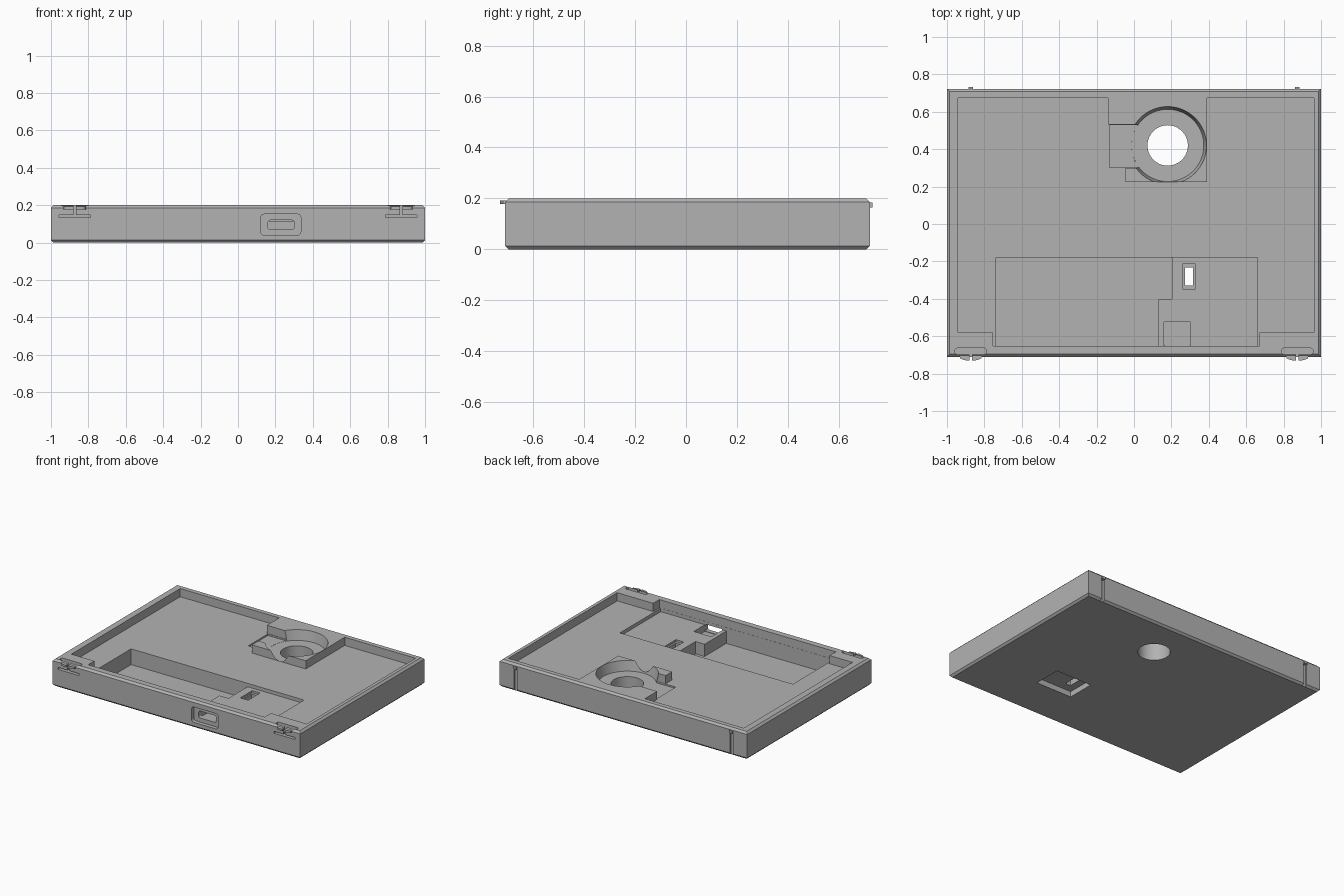
import bpy, bmesh, math

cube = bpy.data.objects.get("Cube")
if cube:
    bpy.data.objects.remove(cube, do_unlink=True)

grey = bpy.data.materials.new("mid_grey")
grey.use_nodes = True
GREY = (0.45, 0.45, 0.45, 1)
grey.diffuse_color = GREY
grey.node_tree.nodes["Principled BSDF"].inputs["Base Color"].default_value = GREY


def finish(name, bm):
    bmesh.ops.recalc_face_normals(bm, faces=bm.faces[:])
    mesh = bpy.data.meshes.new(name)
    bm.to_mesh(mesh)
    bm.free()
    mesh.materials.append(grey)
    obj = bpy.data.objects.new(name, mesh)
    bpy.context.collection.objects.link(obj)
    return obj


def prism(name, outline, z0, z1):
    bm = bmesh.new()
    face = bm.faces.new([bm.verts.new((x, y, z0)) for x, y in outline])
    ext = bmesh.ops.extrude_face_region(bm, geom=[face])
    verts = [v for v in ext["geom"] if isinstance(v, bmesh.types.BMVert)]
    bmesh.ops.translate(bm, verts=verts, vec=(0, 0, z1 - z0))
    return finish(name, bm)


def box(name, x0, x1, y0, y1, z0, z1):
    return prism(name, [(x0, y0), (x1, y0), (x1, y1), (x0, y1)], z0, z1)


def cone(name, x, y, r0, r1, z0, z1):
    bm = bmesh.new()
    bmesh.ops.create_cone(bm, cap_ends=True, segments=64,
                          radius1=r0, radius2=r1, depth=z1 - z0)
    bmesh.ops.translate(bm, verts=bm.verts[:], vec=(x, y, (z0 + z1) / 2))
    return finish(name, bm)


def bevel(obj, offset, segments, rule):
    bm = bmesh.new()
    bm.from_mesh(obj.data)
    edges = [e for e in bm.edges if rule(e.verts[0].co - e.verts[1].co)]
    bmesh.ops.bevel(bm, geom=edges, offset=offset, segments=segments,
                    profile=0.5, affect='EDGES')
    bm.to_mesh(obj.data)
    bm.free()
    return obj


def cut(target, cutter):
    mod = target.modifiers.new("cut", 'BOOLEAN')
    mod.operation = 'DIFFERENCE'
    mod.solver = 'EXACT'
    mod.object = cutter
    bpy.context.view_layer.update()
    graph = bpy.context.evaluated_depsgraph_get()
    mesh = bpy.data.meshes.new_from_object(target.evaluated_get(graph))
    target.modifiers.clear()
    target.data = mesh
    bpy.data.objects.remove(cutter, do_unlink=True)


FLOOR, TOP, OVER = 0.14, 0.2, 0.3

# Chamfered slab
case = box("case_body", -1, 1, -0.71, 0.722, 0, TOP)
bevel(case, 0.014, 1, lambda d: abs(d.z) < 0.001)

# Main tray, leaving a raised island around the round seat
cut(case, prism("tray", [
    (-0.94, -0.58), (-0.755, -0.58), (-0.755, -0.652), (0.672, -0.652),
    (0.672, -0.58), (0.962, -0.58), (0.962, 0.675), (0.39, 0.675),
    (0.39, 0.225), (-0.045, 0.225), (-0.045, 0.3), (0.02, 0.3),
    (0.02, 0.533), (-0.14, 0.533), (-0.14, 0.675), (-0.94, 0.675)],
    FLOOR, OVER))

# Round seat with its through hole and the side channel
cut(case, cone("seat", 0.18, 0.42, 0.193, 0.22, 0.128, 0.26))
cut(case, box("channel", -0.13, 0.03, 0.303, 0.53, 0.129, OVER))
cut(case, cone("lens_hole", 0.18, 0.42, 0.108, 0.108, -0.1, OVER))

# Deep pocket with a raised shelf at its right end
cut(case, prism("pocket", [
    (-0.738, -0.651), (0.13, -0.651), (0.13, -0.4), (0.203, -0.4),
    (0.203, -0.18), (-0.738, -0.18)], 0.025, OVER - 0.01))
cut(case, box("shelf", 0.1, 0.66, -0.651, -0.18, 0.115, OVER - 0.02))
cut(case, box("port_bay", 0.16, 0.303, -0.6505, -0.523, 0.066, OVER))

# Port recess and slot in the front wall
recess = box("port_recess", 0.122, 0.336, -0.8, -0.682, 0.04, 0.152)
cut(case, bevel(recess, 0.018, 4, lambda d: abs(d.y) > 0.05 and abs(d.x) < 0.001 and abs(d.z) < 0.001))
slot = box("port_slot", 0.16, 0.3, -0.75, -0.6, 0.07, 0.12)
cut(case, bevel(slot, 0.012, 3, lambda d: abs(d.y) > 0.05 and abs(d.x) < 0.001 and abs(d.z) < 0.001))

# Switch slot and its recess underneath
cut(case, box("switch_recess", 0.22, 0.51, -0.39, -0.185, -0.1, 0.04))
cut(case, box("switch_frame", 0.263, 0.327, -0.35, -0.212, 0.1, OVER))
cut(case, box("switch_slot", 0.273, 0.315, -0.33, -0.232, -0.1, OVER))

# Spring latches on the front and grooves on the back
for side, x in (("right", -0.873), ("left", 0.873)):
    cut(case, box("latch_undercut", x - 0.085, x + 0.085, -0.8, -0.663, 0.134, 0.148))
    gap = box("latch_gap", x - 0.085, x + 0.085, -0.697, -0.6635, 0.14, OVER)
    cut(case, bevel(gap, 0.014, 3, lambda d: abs(d.z) > 0.05))
    cut(case, box("latch_split", x - 0.007, x + 0.007, -0.8, -0.68, 0.141, OVER))
    for sign, part in ((-1, "outer"), (1, "inner")):
        arc = [(x + sign * (0.007 + 0.056 * t), -0.708 - 0.022 * math.sqrt(1 - t * t))
               for t in (i / 8 for i in range(8))]
        prism(f"{side}_latch_tab_{part}",
              arc + [(x + sign * 0.063, -0.7), (x + sign * 0.007, -0.7)], 0.178, 0.192)
    cut(case, box("back_groove", x - 0.013, x + 0.013, 0.708, 0.8, -0.1, 0.168))
    box(f"{side}_back_catch", x - 0.013, x + 0.013, 0.705, 0.732, 0.165, 0.183)

# Smooth round walls, keep edges sharp
bpy.ops.object.select_all(action='DESELECT')
case.select_set(True)
bpy.context.view_layer.objects.active = case
bpy.ops.object.shade_smooth_by_angle(angle=math.radians(30))
